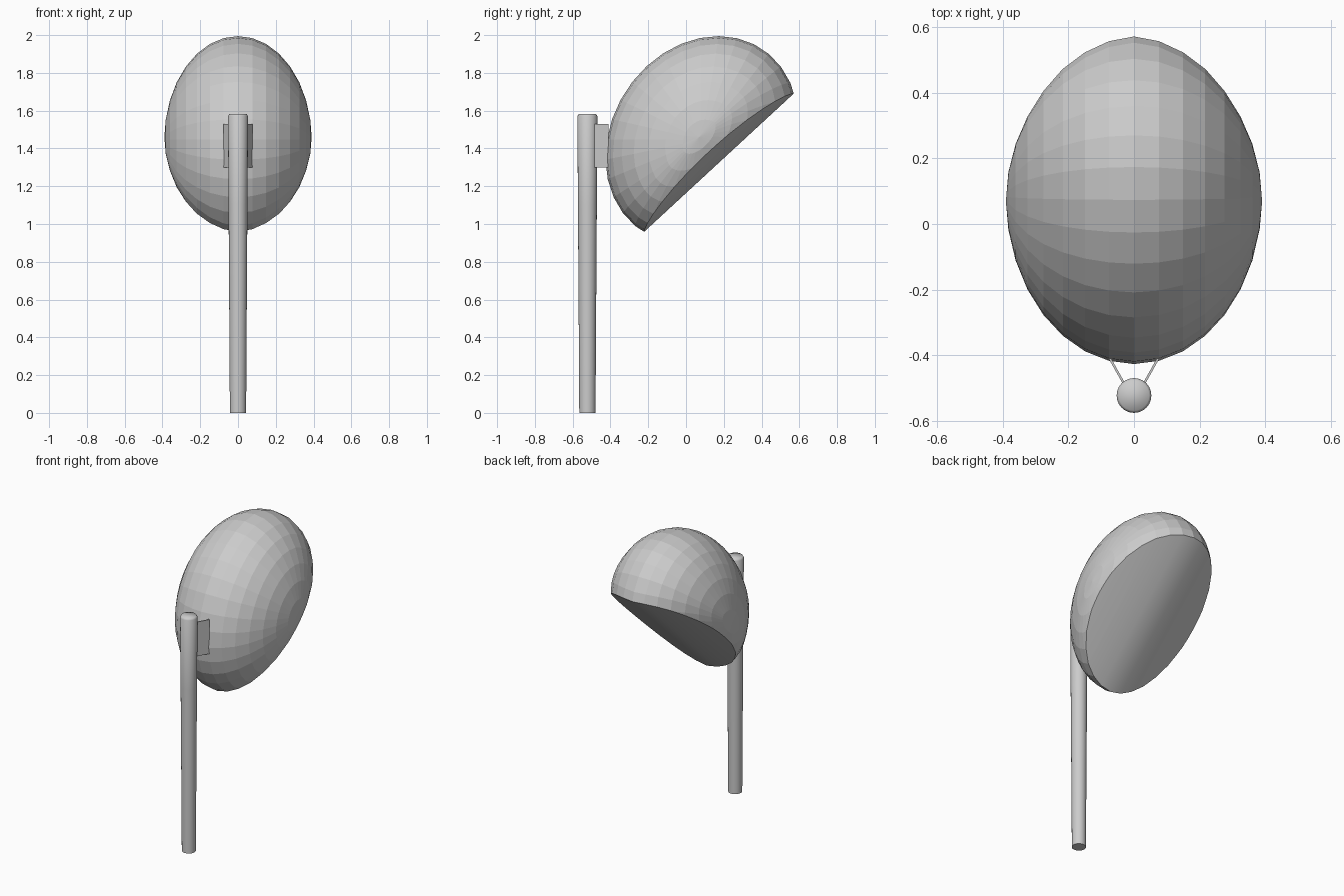
import bpy, bmesh, math
from mathutils import Matrix, Vector

if "Cube" in bpy.data.objects:
    bpy.data.objects.remove(bpy.data.objects["Cube"])


def make_object(name, bm):
    bmesh.ops.recalc_face_normals(bm, faces=bm.faces)
    mesh = bpy.data.meshes.new(name)
    bm.to_mesh(mesh)
    bm.free()
    obj = bpy.data.objects.new(name, mesh)
    bpy.context.collection.objects.link(obj)
    return obj


# Hood: squashed sphere with poles on the x axis, cut flat underneath
HALF_W = 0.39
tilt = math.atan2(0.73, 0.79)
bm = bmesh.new()
bmesh.ops.create_uvsphere(bm, u_segments=32, v_segments=16, radius=1)
bmesh.ops.transform(bm, verts=bm.verts, matrix=(
    Matrix.Translation((0, 0.015, 0.15))
    @ Matrix.Diagonal((HALF_W, 0.57, 0.485, 1))
    @ Matrix.Rotation(math.pi / 2, 4, 'Y')))
cut = bmesh.ops.bisect_plane(bm, geom=bm.verts[:] + bm.edges[:] + bm.faces[:],
                             plane_co=(0, 0, 0), plane_no=(0, 0, 1), clear_inner=True)
rim = [e for e in cut['geom_cut'] if isinstance(e, bmesh.types.BMEdge)]

# Underside: cap split into long strips so it can bend into a soft keel
bmesh.ops.holes_fill(bm, edges=rim)
for k in range(-7, 8):
    cap = [f for f in bm.faces if all(abs(v.co.z) < 1e-4 for v in f.verts)]
    geom = cap + list({e for f in cap for e in f.edges}) + list({v for f in cap for v in f.verts})
    bmesh.ops.bisect_plane(bm, geom=geom, dist=1e-4, plane_no=(1, 0, 0),
                           plane_co=(HALF_W * math.sin(k * math.pi / 16), 0, 0))
for f in bm.faces:
    f.smooth = all(abs(v.co.z) < 1e-4 for v in f.verts)

# Raise the sides of the rim, lean the dome slightly, then tilt it
for v in bm.verts:
    n = v.co.z
    v.co.y += 0.05 * (n - 0.15) / 0.485
    v.co.z += 0.085 * (abs(v.co.x) / HALF_W) ** 1.4 * max(0, 1 - n / 0.2)
bmesh.ops.transform(bm, verts=bm.verts, matrix=(
    Matrix.Translation((0, 0.175, 1.325)) @ Matrix.Rotation(tilt, 4, 'X')))
make_object("hood", bm)

# Post: slightly flared towards the top, with a small soft chamfer
profile = [(0.043, 0), (0.046, 0.5), (0.05, 1.1), (0.053, 1.57), (0.046, 1.582)]
sides = 24
bm = bmesh.new()
rings = [[bm.verts.new((r * math.cos(2 * math.pi * i / sides),
                        -0.522 + r * math.sin(2 * math.pi * i / sides), z))
          for i in range(sides)] for r, z in profile]
for a, b in zip(rings, rings[1:]):
    for i in range(sides):
        j = (i + 1) % sides
        bm.faces.new((a[i], a[j], b[j], b[i]))
bm.faces.new(rings[0])
bm.faces.new(rings[-1])
post = make_object("post", bm)
bpy.context.view_layer.objects.active = post
post.select_set(True)
bpy.ops.object.shade_smooth_by_angle(angle=math.radians(65))
post.select_set(False)

# Bracket: two thin splayed plates joining post and hood
for side, label in ((-1, "left"), (1, "right")):
    bm = bmesh.new()
    outline = [(0.027, -0.485), (0.035, -0.485), (0.077, -0.41), (0.069, -0.41)]
    base = bm.faces.new([bm.verts.new((side * x, y, 1.30)) for x, y in outline])
    top = bmesh.ops.extrude_face_region(bm, geom=[base])['geom']
    bmesh.ops.translate(bm, vec=Vector((0, 0, 0.23)),
                        verts=[v for v in top if isinstance(v, bmesh.types.BMVert)])
    if not any(len(f.verts) == 4 and all(v.co.z < 1.31 for v in f.verts) for f in bm.faces):
        bmesh.ops.holes_fill(bm, edges=bm.edges)
    make_object("bracket_" + label, bm)
